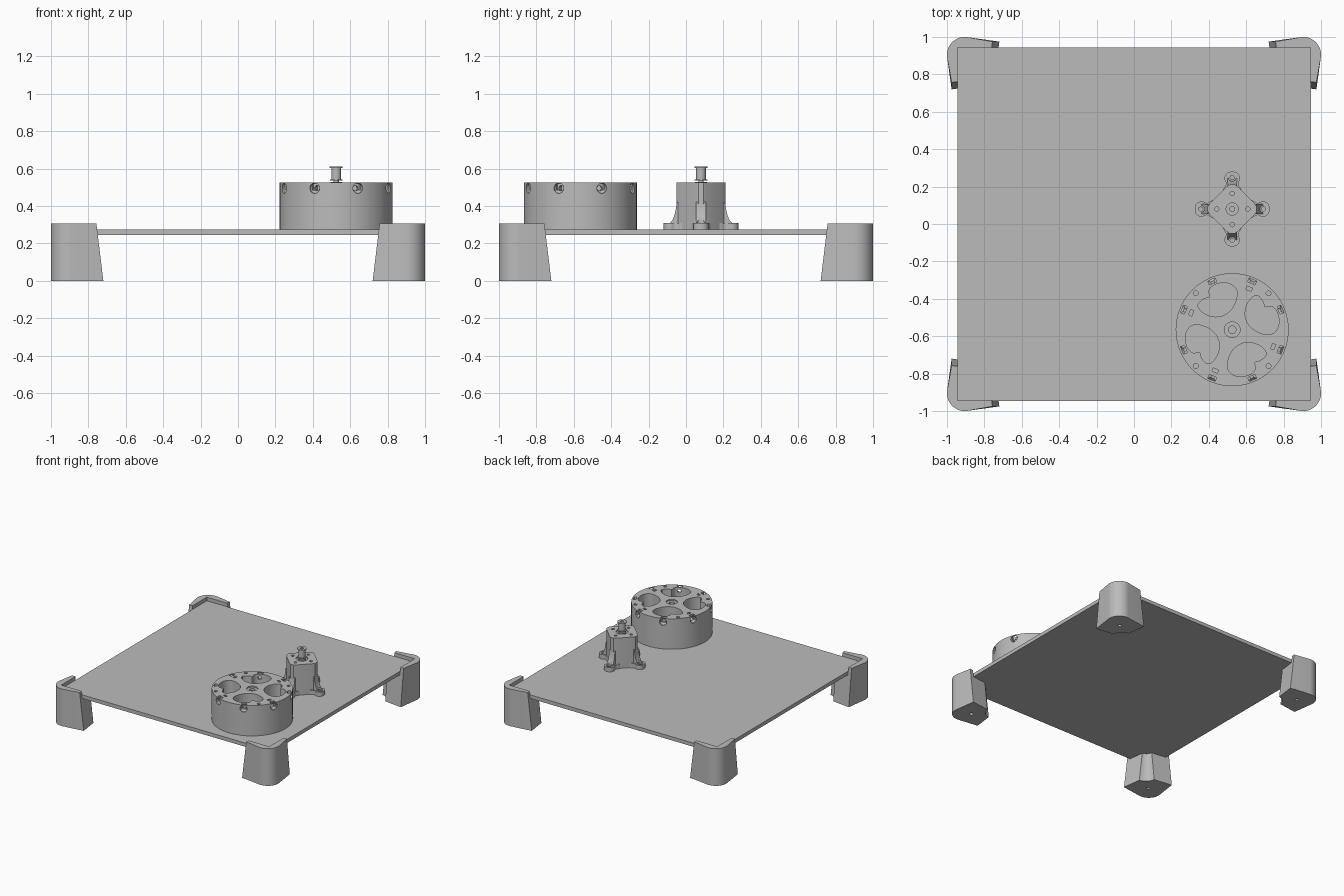
import bpy
import bmesh
from math import sin, cos, pi, radians
from mathutils import Matrix, Vector

if "Cube" in bpy.data.objects:
    bpy.data.objects.remove(bpy.data.objects["Cube"])

grey = bpy.data.materials.new("plain_grey")
grey.use_nodes = True
grey.diffuse_color = (0.5, 0.5, 0.5, 1)
grey.node_tree.nodes["Principled BSDF"].inputs["Base Color"].default_value = (0.5, 0.5, 0.5, 1)

PLATE_TOP, BODY_TOP = 0.275, 0.525


def solid(name, rings, matrix=Matrix()):
    """Closed skin through equal-length rings of points."""
    bm = bmesh.new()
    loops = [[bm.verts.new(matrix @ Vector(p)) for p in ring] for ring in rings]
    n = len(loops[0])
    for a, b in zip(loops, loops[1:]):
        for i in range(n):
            j = (i + 1) % n
            bm.faces.new((a[i], a[j], b[j], b[i]))
    bm.faces.new(loops[0][::-1])
    bm.faces.new(loops[-1])
    bmesh.ops.recalc_face_normals(bm, faces=bm.faces)
    mesh = bpy.data.meshes.new(name)
    bm.to_mesh(mesh)
    bm.free()
    mesh.materials.append(grey)
    obj = bpy.data.objects.new(name, mesh)
    bpy.context.collection.objects.link(obj)
    return obj


def prism(name, outline, z0, z1, matrix=Matrix()):
    return solid(name, [[(x, y, z) for x, y in outline] for z in (z0, z1)], matrix)


def box(name, hx, hy, z0, z1, matrix=Matrix()):
    return prism(name, [(-hx, -hy), (hx, -hy), (hx, hy), (-hx, hy)], z0, z1, matrix)


def turned(name, profile, matrix=Matrix(), n=24):
    """Round part from (radius, height) pairs."""
    return solid(name, [[(r * cos(2 * pi * i / n), r * sin(2 * pi * i / n), z)
                         for i in range(n)] for r, z in profile], matrix)


def select(obj):
    bpy.ops.object.select_all(action='DESELECT')
    obj.select_set(True)
    bpy.context.view_layer.objects.active = obj


def boolean(target, other, operation='DIFFERENCE'):
    select(target)
    mod = target.modifiers.new("bool", 'BOOLEAN')
    mod.operation, mod.solver, mod.object = operation, 'EXACT', other
    bpy.ops.object.modifier_apply(modifier=mod.name)
    bpy.data.objects.remove(other)


def smooth(obj):
    select(obj)
    bpy.ops.object.shade_smooth_by_angle(angle=radians(30))


def spin(deg):
    return Matrix.Rotation(radians(deg), 4, 'Z')


def rounded(points, times=2):
    """Corner cutting for soft outlines."""
    for _ in range(times):
        out = []
        for p, q in zip(points, points[1:] + points[:1]):
            p, q = Vector(p), Vector(q)
            out += [p.lerp(q, 0.25), p.lerp(q, 0.75)]
        points = out
    return points


# Base plate
box("base_plate", 0.945, 0.945, 0.245, PLATE_TOP)


# Corner feet: rounded outside, sloped ends, hollowed inner face
def foot_ring(end, z, sx, sy):
    pts = [(0.975, end)]
    for i in range(13):
        a = radians(-8 + 106 * i / 12)
        pts.append((0.905 + 0.095 * cos(a), 0.905 + 0.095 * sin(a)))
    pts.append((end, 0.975))
    a, c, b = Vector((end + 0.02, 0.82)), Vector((0.81, 0.81)), Vector((0.82, end + 0.02))
    for i in range(9):
        t = i / 8
        pts.append(a.lerp(c, t).lerp(c.lerp(b, t), t))
    return [(sx * x, sy * y, z) for x, y in pts]


for sx, side in ((1, "left"), (-1, "right")):
    for sy, end in ((-1, "front"), (1, "back")):
        foot = solid(f"{end}_{side}_foot", [foot_ring(0.72, 0, sx, sy), foot_ring(0.757, 0.305, sx, sy)])
        boolean(foot, box("seat_cutter", 0.945, 0.945, 0.245, 0.4))
        boolean(foot, turned("hole_cutter", [(0.014, -0.1), (0.014, 0.12)],
                             Matrix.Translation((sx * 0.87, sy * 0.87, 0))))
        smooth(foot)

# Round drum with pockets, hub hole, rim slots and side screw holes
at = Matrix.Translation((0.525, -0.565, 0))
drum = turned("drum", [(0.302, PLATE_TOP), (0.302, BODY_TOP)], at, 72)
pocket = rounded([(0.075, 0.14), (0.13, 0.195), (0.17, 0.145), (0.17, 0.115), (0.215, 0.13),
                  (0.25, 0.08), (0.25, 0.01), (0.205, -0.035), (0.11, -0.005), (0.065, 0.06)])
for k in range(4):
    turn = at @ spin(90 * k)
    boolean(drum, prism("pocket_cutter", pocket, 0.29, 0.6, turn))
    boolean(drum, turned("rim_hole_cutter", [(0.013, 0.45), (0.013, 0.6)],
                         turn @ spin(45) @ Matrix.Translation((0.275, 0, 0)), 12))
    boolean(drum, box("nut_cutter", 0.009, 0.015, 0.47, 0.6,
                      turn @ spin(67.5) @ Matrix.Translation((0.237, 0, 0))))
for k in range(8):
    turn = at @ spin(22.5 + 45 * k)
    boolean(drum, box("slot_cutter", 0.011, 0.021, 0.485, 0.6, turn @ Matrix.Translation((0.279, 0, 0))))
    boolean(drum, turned("screw_cutter", [(0.014, -0.07), (0.014, -0.022), (0.028, -0.01), (0.028, 0.03)],
                         turn @ Matrix.Translation((0.302, 0, 0.495)) @ Matrix.Rotation(pi / 2, 4, 'Y'), 20))
boolean(drum, turned("hub_cutter", [(0.02, 0.3), (0.02, 0.515), (0.042, 0.5151), (0.042, 0.6)], at))
smooth(drum)

# Motor housing: diamond block with blunt corners
at = Matrix.Translation((0.525, 0.08, 0))
outline = []
for k in range(4):
    for p in ((0.118, -0.032), (0.131, -0.014), (0.131, 0.014), (0.118, 0.032)):
        outline.append((spin(90 * k) @ Vector((*p, 0))).xy)
housing = prism("motor_housing", outline, PLATE_TOP, BODY_TOP, at)
for k in range(4):
    boolean(housing, turned("bolt_cutter", [(0.012, 0.49), (0.012, 0.6)],
                            at @ spin(90 * k) @ Matrix.Translation((0.083, 0, 0)), 12))
boolean(housing, turned("boss_cutter", [(0.045, 0.517), (0.045, 0.6)], at))
smooth(housing)

# Mounting legs: flat lug, curved web up the housing corner, bolt hole
lug = rounded([(0.06, -0.06), (0.105, -0.05), (0.135, -0.028), (0.165, -0.046), (0.2, -0.025),
               (0.2, 0.025), (0.165, 0.046), (0.135, 0.028), (0.105, 0.05), (0.06, 0.06)])
web = [(0.08, 0.28), (0.165, 0.28), (0.165, 0.312), (0.152, 0.325), (0.142, 0.35),
       (0.135, 0.38), (0.129, 0.42), (0.08, 0.42)]
for k, name in enumerate(("left", "back", "right", "front")):
    turn = at @ spin(90 * k)
    leg = prism(name + "_motor_leg", lug, PLATE_TOP, 0.31, turn)
    rings = [[(x, y, z) for x, z in web] for y in (-0.026, 0.026)]
    boolean(leg, solid("web_part", rings, turn), 'UNION')
    spot = turn @ Matrix.Translation((0.168, 0, 0))
    boolean(leg, turned("bolt_cutter", [(0.011, 0.2), (0.011, 0.304), (0.02, 0.305), (0.02, 0.345)], spot, 16))
    smooth(leg)

# Motor shaft and flanged pulley
smooth(turned("motor_boss", [(0.031, 0.51), (0.031, 0.527)], at))
smooth(turned("motor_shaft", [(0.014, 0.51), (0.014, 0.6)], at))
pulley = turned("pulley", [(0.034, 0.536), (0.034, 0.541), (0.026, 0.542), (0.026, 0.603),
                           (0.035, 0.604), (0.035, 0.61)], at, 32)
boolean(pulley, turned("bore_cutter", [(0.0135, 0.5), (0.0135, 0.7)], at))
smooth(pulley)
